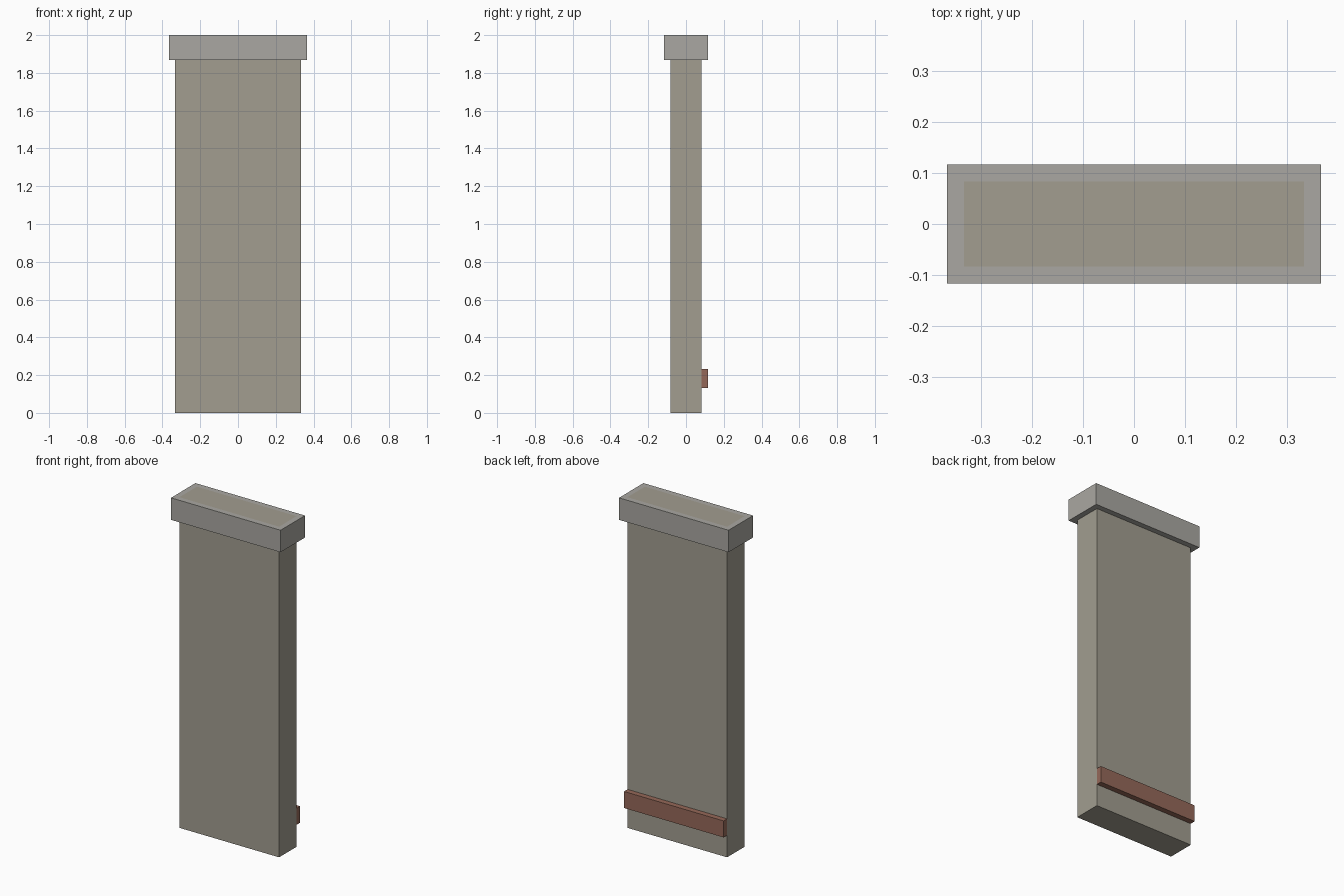
import bpy

if "Cube" in bpy.data.objects:
    bpy.data.objects.remove(bpy.data.objects["Cube"])


def material(name, color):
    m = bpy.data.materials.new(name)
    m.diffuse_color = (*color, 1.0)
    m.use_nodes = True
    m.node_tree.nodes["Principled BSDF"].inputs["Base Color"].default_value = m.diffuse_color
    return m


def box(name, lo, hi, mat=None):
    """Axis-aligned box between two corners."""
    centre = [(a + b) / 2 for a, b in zip(lo, hi)]
    bpy.ops.mesh.primitive_cube_add(size=1, location=centre)
    ob = bpy.context.object
    ob.name = name
    ob.scale = [b - a for a, b in zip(lo, hi)]
    bpy.ops.object.transform_apply(location=False, rotation=False, scale=True)
    if mat:
        ob.data.materials.append(mat)
    return ob


plaster = material("plaster", (0.36, 0.34, 0.28))
cap_stone = material("cap_stone", (0.40, 0.39, 0.36))
wood = material("reddish_wood", (0.30, 0.14, 0.10))

HALF_W, HALF_D, LIP = 0.3333, 0.0833, 0.0333

# Wall slab, running up to the top of the cap
box("wall_panel", (-HALF_W, -HALF_D, 0), (HALF_W, HALF_D, 2.0), plaster)

# Cap overhanging the slab on every side
box("top_cap", (-HALF_W - LIP, -HALF_D - LIP, 1.867),
    (HALF_W + LIP, HALF_D + LIP, 2.0), cap_stone)

# Rail along the back face near the floor
box("back_rail", (-HALF_W, HALF_D, 0.133), (HALF_W, HALF_D + LIP, 0.233), wood)
